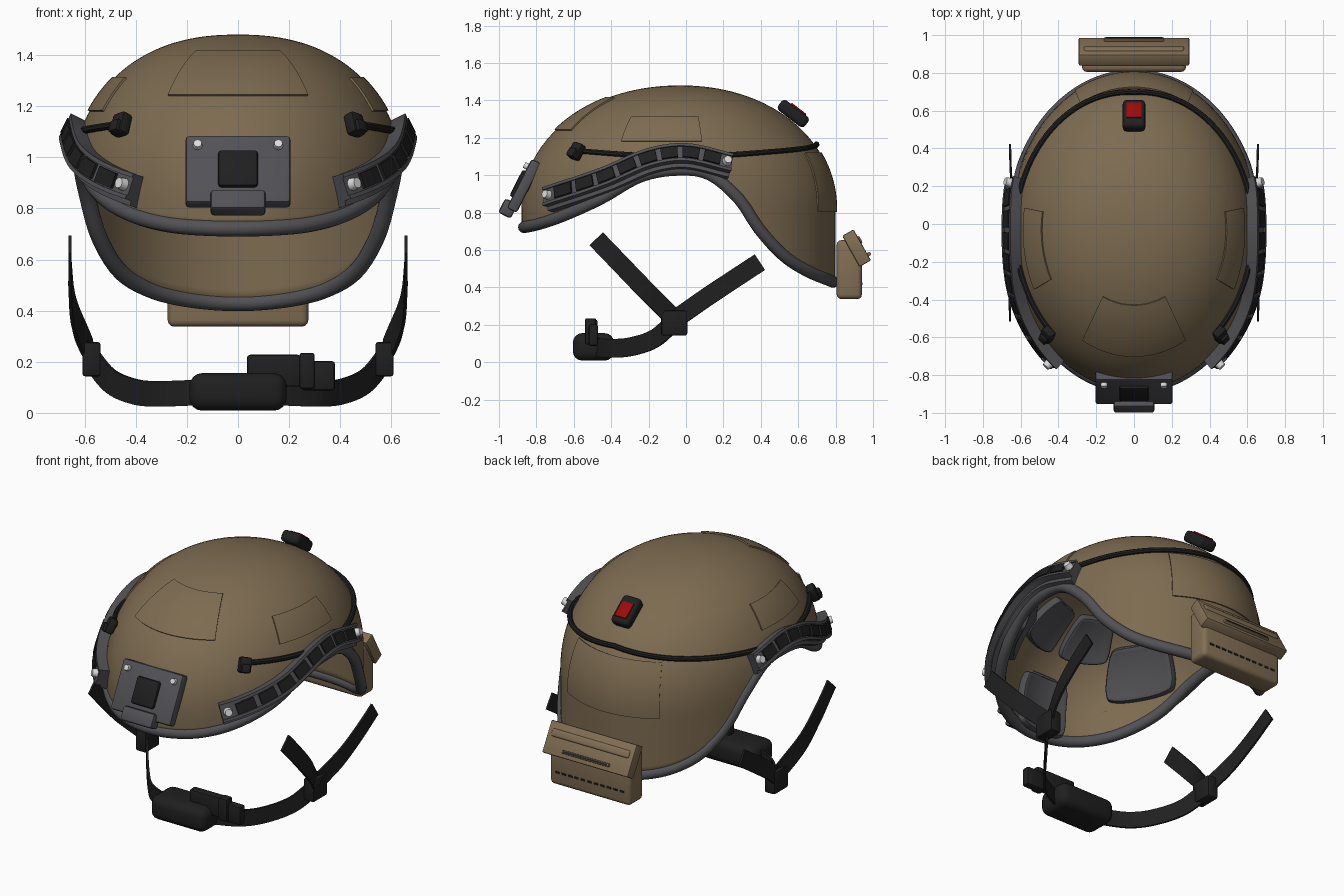
import bpy, bmesh, math
from mathutils import Vector, Matrix

if "Cube" in bpy.data.objects:
    bpy.data.objects.remove(bpy.data.objects["Cube"], do_unlink=True)


def material(name, r, g, b):
    m = bpy.data.materials.new(name)
    m.use_nodes = True
    m.diffuse_color = (r, g, b, 1)
    m.node_tree.nodes["Principled BSDF"].inputs["Base Color"].default_value = (r, g, b, 1)
    return m


TAN = material("shell tan", .205, .147, .081)
PACK = material("pack tan", .225, .158, .09)
GREY = material("trim grey", .085, .085, .094)
PAD = material("pad grey", .077, .077, .084)
BLACK = material("strap black", .014, .014, .015)
RED = material("signal red", .34, .003, .003)
SILVER = material("screw silver", .72, .72, .72)

# ---------- helpers ----------
WIDTH, HEIGHT, MID_Y, MID_Z = .66, .665, -.03, .815


def finish(name, bm, mat, fix=True):
    if fix:
        bmesh.ops.recalc_face_normals(bm, faces=bm.faces[:])
    mesh = bpy.data.meshes.new(name)
    bm.to_mesh(mesh)
    bm.free()
    mesh.materials.append(mat)
    obj = bpy.data.objects.new(name, mesh)
    bpy.context.collection.objects.link(obj)
    bpy.ops.object.select_all(action='DESELECT')
    obj.select_set(True)
    bpy.context.view_layer.objects.active = obj
    bpy.ops.object.shade_smooth_by_angle(angle=math.radians(40))
    return obj


def curve(table, x):
    """Smooth curve through (x, value) pairs."""
    x = min(max(x, table[0][0]), table[-1][0])
    last = len(table) - 1
    i = next(k for k in range(last) if x <= table[k + 1][0])

    def slope(k):
        a, b = table[max(k - 1, 0)], table[min(k + 1, last)]
        return (b[1] - a[1]) / (b[0] - a[0])
    (x0, v0), (x1, v1) = table[i], table[i + 1]
    d = x1 - x0
    t = (x - x0) / d
    s = t * t * (3 - 2 * t)
    return v0 + (v1 - v0) * s + d * t * (1 - t) * (slope(i) * (1 - t) - slope(i + 1) * t)


def smooth_path(points, n=24):
    tables = [[(i, p[k]) for i, p in enumerate(points)] for k in range(3)]
    return [Vector([curve(t, (len(points) - 1) * j / n) for t in tables]) for j in range(n + 1)]


def depth(az):
    return .85 if math.sin(az) < 0 else .83


def fullness(az):
    return 2.08 + .22 * math.cos(az) ** 2


def radius(az, e):
    p = fullness(az)
    return (1 - max(math.sin(e), 0) ** p) ** (1 / p)


def surf(az, e, off=0):
    """Point and normal on the dome; below the equator the wall is upright."""
    r, d, p = radius(az, e), depth(az), fullness(az)
    up = math.sin(e) if e > 0 else e
    c, s = math.cos(az), math.sin(az)
    n = Vector((c / WIDTH * r ** (p - 1), s / d * r ** (p - 1), max(up, 0) ** (p - 1) / HEIGHT)).normalized()
    return Vector((WIDTH * c * r, MID_Y + d * s * r, MID_Z + HEIGHT * up)) + n * off, n


def on_shell(y, z, off=0):
    e, az = math.asin((z - MID_Z) / HEIGHT), 0
    for _ in range(12):
        az = math.asin((y - MID_Y) / ((.85 if y < MID_Y else .83) * radius(az, e)))
    return surf(az, e, off)


def frame(p, n):
    x = Vector((0, 0, 1)).cross(n).normalized()
    m = Matrix((x, n.cross(x), n)).transposed().to_4x4()
    m.translation = p
    return m


def flip(sx):
    return Matrix.Diagonal((sx, 1, 1, 1))


def box(name, m, size, mat, bevel=.01, seg=2):
    bm = bmesh.new()
    bmesh.ops.create_cube(bm, size=1, matrix=Matrix.Diagonal((*size, 1)))
    if bevel:
        bmesh.ops.bevel(bm, geom=bm.edges[:], offset=bevel, segments=seg, profile=.5, affect='EDGES')
    bm.transform(m)
    return finish(name, bm, mat)


def at(x, y, z, tilt=0):
    return Matrix.Translation((x, y, z)) @ Matrix.Rotation(math.radians(tilt), 4, 'X')


def screw(name, m, size=.022):
    bm = bmesh.new()
    bmesh.ops.create_cone(bm, cap_ends=True, segments=12, radius1=size, radius2=size * .8, depth=.03, matrix=m)
    finish(name, bm, SILVER)


def sweep(name, pts, normals, section, mat, sx=1, cyclic=False):
    bm, rings, n = bmesh.new(), [], len(pts)
    for i, p in enumerate(pts):
        a = pts[i - 1] if i or cyclic else p
        b = pts[(i + 1) % n] if i < n - 1 or cyclic else p
        t = (b - a).normalized()
        nn = (normals[i] - t * normals[i].dot(t)).normalized()
        side = t.cross(nn)
        q = [p + side * u + nn * v for u, v in section]
        rings.append([bm.verts.new((c.x * sx, c.y, c.z)) for c in q])
    k = len(section)
    for i in range(n if cyclic else n - 1):
        r0, r1 = rings[i], rings[(i + 1) % n]
        for j in range(k):
            bm.faces.new((r0[j], r0[(j + 1) % k], r1[(j + 1) % k], r1[j]))
    if not cyclic:
        bm.faces.new(rings[0])
        bm.faces.new(rings[-1])
    return finish(name, bm, mat)


def circle(r, n=12):
    return [(r * math.cos(math.tau * i / n), r * math.sin(math.tau * i / n)) for i in range(n)]


def patch(name, az, e, off, thick, mat, rounding=0, bevel=0, n=14):
    """Curved plate that follows the dome between azimuth and elevation limits (degrees)."""
    bm, rows = bmesh.new(), []
    for j in range(n + 1):
        row = []
        for i in range(n + 1):
            u, v = 2 * i / n - 1, 2 * j / n - 1
            u, v = u * (1 - rounding * v ** 4), v * (1 - rounding * u ** 4)
            a = (az[0] + az[1] + u * (az[1] - az[0])) / 2
            b = (e[0] + e[1] + v * (e[1] - e[0])) / 2
            row.append(bm.verts.new(surf(math.radians(a), math.radians(b), off)[0]))
        rows.append(row)
    for j in range(n):
        for i in range(n):
            bm.faces.new((rows[j][i], rows[j][i + 1], rows[j + 1][i + 1], rows[j + 1][i]))
    obj = finish(name, bm, mat, fix=False)
    mod = obj.modifiers.new("thickness", 'SOLIDIFY')
    mod.thickness, mod.offset = thick, -1
    if bevel:
        mod = obj.modifiers.new("soft edge", 'BEVEL')
        mod.width, mod.segments = bevel, 2
    for mod in obj.modifiers[:]:
        bpy.ops.object.modifier_apply(modifier=mod.name)
    bpy.ops.object.shade_smooth_by_angle(angle=math.radians(40))


# ---------- shell and rim ----------
RIM = [(-.9, .718), (-.8, .738), (-.66, .785), (-.46, .875), (-.245, .995), (-.04, 1.032), (.13, 1.005),
       (.29, .87), (.395, .715), (.53, .57), (.66, .487), (.8, .43)]


def rim_elevation(az):
    e = 0
    for _ in range(40):
        s = (curve(RIM, MID_Y + depth(az) * math.sin(az) * radius(az, e)) - MID_Z) / HEIGHT
        e = (e + (math.asin(s) if s > 0 else s)) / 2
    return e


SEG, RINGS = 128, 28
azimuths = [math.tau * i / SEG for i in range(SEG)]
rim_e = [rim_elevation(a) for a in azimuths]
bm = bmesh.new()
rings = [[bm.verts.new(surf(a, e + (math.pi / 2 - e) * j / RINGS)[0]) for a, e in zip(azimuths, rim_e)]
         for j in range(RINGS)]
top = bm.verts.new((0, MID_Y, MID_Z + HEIGHT))
for i in range(SEG):
    k = (i + 1) % SEG
    for lo, hi in zip(rings, rings[1:]):
        bm.faces.new((lo[i], lo[k], hi[k], hi[i]))
    bm.faces.new((rings[-1][i], rings[-1][k], top))
shell = finish("shell", bm, TAN, fix=False)
solid = shell.modifiers.new("thickness", 'SOLIDIFY')
solid.thickness, solid.offset = .035, -1

edge = [surf(a, e, -.014) for a, e in zip(azimuths, rim_e)]
sweep("rim_trim", [p for p, n in edge], [n for p, n in edge], circle(.032), GREY, cyclic=True)

# ---------- raised panels and inner pads ----------
patch("front_panel", (-121, -59), (39.7, 63.5), .008, .02, TAN)
patch("back_panel", (62, 118), (-1, 27), .008, .02, TAN)
patch("front_pad", (-106, -74), (-9, 22), -.03, .05, PAD, .1, .012)
patch("back_pad", (72, 108), (4, 30), -.03, .05, PAD, .1, .012)
box("top_pad", at(0, MID_Y, 1.4), (.34, .42, .05), PAD, .02)
for side in ("left", "right"):
    def span(a, b):
        return (a, b) if side == "left" else (180 - b, 180 - a)
    patch(side + "_panel", span(-25, 9), (33.3, 48), .008, .02, TAN)
    patch(side + "_front_pad", span(-54, -20), (13, 43), -.03, .05, PAD, .1, .012)
    patch(side + "_rear_pad", span(18, 50), (13, 41), -.03, .05, PAD, .1, .012)
    patch(side + "_crown_pad", span(-87, -54), (34, 58), -.03, .05, PAD, .1, .012)

# ---------- side rails, cable pods and straps, both sides ----------
RAIL = [(-.72, .873), (-.42, .975), (-.19, 1.07), (0, 1.095), (.23, 1.045)]
rail = [on_shell(y, curve(RAIL, y)) for y in (-.72 + .95 * i / 80 for i in range(81))]
rail_p = [p for p, n in rail]
rail_n = [(n + Vector((0, 0, .15))).normalized() for p, n in rail]
CHANNEL = [(-.052, -.03), (-.052, .066), (-.036, .066), (-.036, .058), (.036, .058),
           (.036, .066), (.052, .066), (.052, .03), (.072, .026), (.072, -.03)]
SLOT = [(-.031, .04), (-.031, .07), (.031, .07), (.031, .04)]
STRAP = [(-.05, -.006), (-.05, .006), (.05, .006), (.05, -.006)]
STRAPS = {
    "front_strap": [(.657, -.48, .66), (.656, -.35, .525), (.64, -.22, .39), (.585, -.08, .25)],
    "rear_strap": [(.656, .395, .535), (.65, .25, .44), (.63, .1, .34), (.58, -.05, .235)],
    "chin_strap": [(.58, -.06, .22), (.5, -.17, .125), (.4, -.3, .082), (.3, -.41, .075), (.15, -.49, .08)]}

for side, sx in (("left", 1), ("right", -1)):
    sweep(side + "_rail", rail_p, rail_n, CHANNEL, GREY, sx)
    for k in range(8):
        i = 5 + 9 * k
        sweep(f"{side}_rail_slot_{k}", rail_p[i:i + 8], rail_n[i:i + 8], SLOT, BLACK, sx)
    for i, end in ((2, "front"), (78, "rear")):
        screw(f"{side}_rail_{end}_screw", flip(sx) @ frame(rail_p[i] + rail_n[i] * .073, rail_n[i]), .026)

    p, n = on_shell(-.57, 1.115, .03)
    pod = flip(sx) @ frame(p, n) @ Matrix.Rotation(math.radians(-15), 4, 'Z')
    box(side + "_cable_pod", pod, (.07, .09, .05), BLACK, .012)
    box(side + "_pod_cap", pod @ at(0, -.02, .025), (.05, .05, .03), BLACK, .008)

    for name, points in STRAPS.items():
        path = smooth_path(points)
        ends = [path[min(i + 1, 24)] - path[max(i - 1, 0)] for i in range(25)]
        sweep(f"{side}_{name}", path, [t.cross(Vector((0, 0, 1))) for t in ends], STRAP, BLACK, sx)
    box(side + "_strap_slider", at(sx * .573, -.063, .21), (.072, .14, .135), BLACK, .012)

# ---------- cable round the back ----------
LIFT = [(-46, 28), (0, 25), (40, 27.5), (90, 31.3)]
cable = []
for i in range(101):
    deg = -45 + 2.7 * i
    cable.append(surf(math.radians(deg), math.radians(curve(LIFT, min(deg, 180 - deg))), .01))
sweep("cable", [p for p, n in cable], [n for p, n in cable], circle(.015, 8), BLACK)

# ---------- signal light ----------
light = frame(*surf(math.pi / 2, math.radians(47), .035))
box("signal_light", light, (.12, .18, .068), BLACK, .022, 3)
box("signal_lens", light @ at(0, -.008, .034), (.08, .1, .014), RED, .004)

# ---------- front mount ----------
mount = at(0, -.865, .943, -27)
box("mount_plate", mount, (.41, .06, .295), GREY, .014)
box("mount_socket", mount @ at(0, -.032, -.004), (.155, .03, .158), BLACK, .012)
box("mount_catch", at(0, -.952, .822, -27), (.215, .075, .085), GREY, .014)
for side, sx in (("left", 1), ("right", -1)):
    screw(side + "_mount_screw", mount @ at(sx * .158, -.036, .1, 90), .02)

# ---------- rear pack ----------
box("pack_body", at(0, .873, .495), (.55, .135, .315), PACK, .025, 3)
flap = at(0, .912, .61, 29.4)
box("pack_flap", flap, (.585, .07, .19), PACK, .008)
box("flap_ridge", flap @ at(0, .032, .03), (.53, .024, .046), PACK, .011, 3)
box("flap_tab", flap @ at(0, .04, -.06), (.32, .02, .02), PACK, .005)
box("flap_tab_slot", flap @ at(0, .05, -.06), (.3, .004, .01), BLACK, 0)
for k in range(11):
    box(f"pack_stitch_{k}", at(-.22 + .044 * k, .941, .42), (.028, .006, .012), BLACK, 0)

# ---------- chin cup and buckle ----------
box("chin_cup", at(0, -.495, .082), (.38, .22, .147), BLACK, .05, 4)
box("buckle_body", at(.14, -.5, .165), (.21, .055, .125), BLACK, .012)
box("buckle_clip", at(.315, -.495, .145), (.13, .05, .115), BLACK, .012)
box("buckle_bar", at(.27, -.51, .165), (.06, .06, .14), BLACK, .01)
